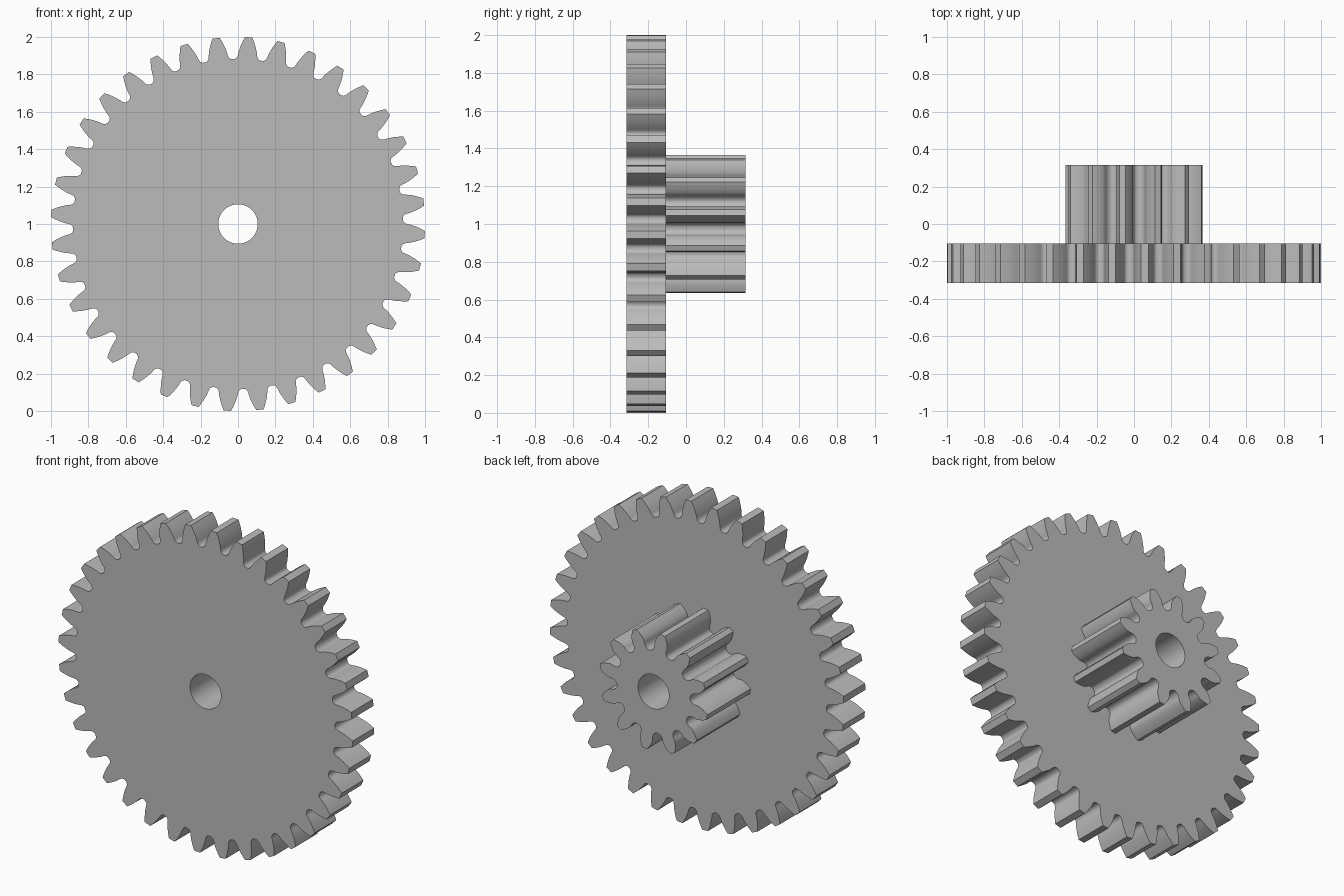
import bpy
import bmesh
import math

cube = bpy.data.objects.get("Cube")
if cube:
    bpy.data.objects.remove(cube, do_unlink=True)

MODULE = 2 / 38            # tooth size shared by both gears
PRESSURE = math.radians(20)
BORE = 2 * MODULE

grey = bpy.data.materials.new("plain grey")
grey.use_nodes = True
colour = (0.5, 0.5, 0.5, 1)
grey.diffuse_color = colour
grey.node_tree.nodes["Principled BSDF"].inputs["Base Color"].default_value = colour


def rack_half_width(y):
    """Half width of a round-tipped cutting rack tooth at height y (in modules)."""
    tip = 0.38
    cy = tip - 1.25
    s, c = math.sin(PRESSURE), math.cos(PRESSURE)
    cx = (math.pi / 4 * c - tip + cy * s) / c
    if y < -1.25:
        return -1
    if y < cy - tip * s:
        return cx + math.sqrt(max(0, tip ** 2 - (y - cy) ** 2))
    return math.pi / 4 + y * math.tan(PRESSURE)


def is_cut(r, angle, pitch_r):
    """True where the rolling rack removes the point at this radius and angle."""
    reach = 5 / pitch_r
    for i in range(161):
        roll = reach * (i / 80 - 1)
        x = r * math.sin(angle + roll) - pitch_r * roll
        y = r * math.cos(angle + roll) - pitch_r
        if abs(x) < rack_half_width(y):
            return True
    return False


def gap_half_angle(r, teeth):
    low, high = 0, math.pi / teeth
    for _ in range(14):
        mid = (low + high) / 2
        if is_cut(r, mid, teeth / 2):
            low = mid
        else:
            high = mid
    return low


def gear_outline(teeth, phase, steps=14):
    """Points around the gear, one gap after another."""
    root, tip = teeth / 2 - 1.25, teeth / 2 + 1
    side = []
    for i in range(1, steps + 1):
        r = root + (tip - root) * (i / steps) ** 2
        side.append((r * MODULE, gap_half_angle(r, teeth)))
    gap = [(r, -a) for r, a in reversed(side)] + [(root * MODULE, 0)] + side
    pitch = 2 * math.pi / teeth
    return [(r, phase + (k + 0.5) * pitch + a) for k in range(teeth) for r, a in gap]


def make_gear(name, teeth, phase, y_front, y_back):
    bm = bmesh.new()
    bore = [(BORE, math.tau * i / 64) for i in range(64)]
    edges = []
    # Toothed outline and shaft hole
    for loop in (gear_outline(teeth, math.radians(phase)), bore):
        verts = [bm.verts.new((r * math.cos(a), y_front, 1 + r * math.sin(a)))
                 for r, a in loop]
        edges += [bm.edges.new((v, verts[i - 1])) for i, v in enumerate(verts)]
    bmesh.ops.triangle_fill(bm, use_beauty=True, edges=edges)
    # Thickness
    solid = bmesh.ops.extrude_face_region(bm, geom=bm.faces[:], use_keep_orig=True)
    moved = [g for g in solid["geom"] if isinstance(g, bmesh.types.BMVert)]
    bmesh.ops.translate(bm, verts=moved, vec=(0, y_back - y_front, 0))
    bmesh.ops.recalc_face_normals(bm, faces=bm.faces[:])
    mesh = bpy.data.meshes.new(name)
    bm.to_mesh(mesh)
    bm.free()
    mesh.materials.append(grey)
    obj = bpy.data.objects.new(name, mesh)
    bpy.context.collection.objects.link(obj)
    bpy.ops.object.select_all(action="DESELECT")
    obj.select_set(True)
    bpy.context.view_layer.objects.active = obj
    bpy.ops.object.shade_smooth_by_angle(angle=math.radians(30))


half = 6 * MODULE
step = half - 8 * MODULE
make_gear("large_gear", 36, 6.75, -half, step)
make_gear("small_gear", 12, 9.6, step, half)
